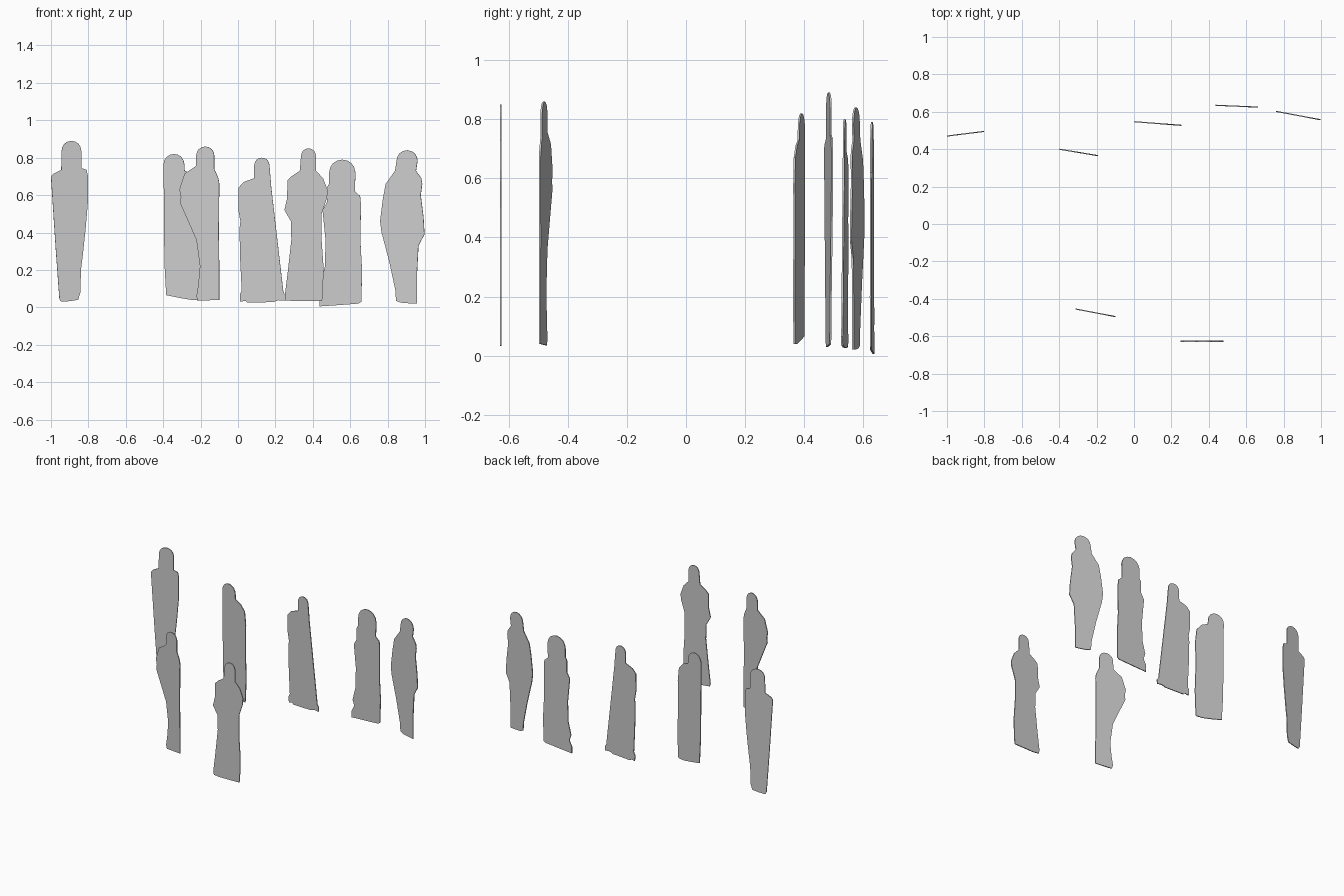
import bpy, bmesh

THICK = 0.006


def head(left, right, neck, top):
    """Rounded head outline from left side of the neck to the right side."""
    w, mid = right - left, (left + right) / 2
    s = min(w / 2, top - neck)
    steps = [(-1, 1.0), (-.92, .62), (-.71, .29), (-.38, .08), (0, 0),
             (.38, .08), (.71, .29), (.92, .62), (1, 1.0)]
    return [(mid + a * w / 2, top - b * s) for a, b in steps]


def cutout(name, start, end, left, crown, right):
    """Thin standing silhouette: (x, z) outline laid on the plan line start-end."""
    slope = (end[1] - start[1]) / (end[0] - start[0])
    bm = bmesh.new()
    verts = [bm.verts.new((x, start[1] + slope * (x - start[0]), z))
             for x, z in left + crown + right]
    bm.faces.new(verts)
    bmesh.ops.recalc_face_normals(bm, faces=bm.faces)
    me = bpy.data.meshes.new(name)
    bm.to_mesh(me)
    bm.free()
    ob = bpy.data.objects.new(name, me)
    bpy.context.collection.objects.link(ob)
    mod = ob.modifiers.new("card_thickness", 'SOLIDIFY')
    mod.thickness = THICK
    mod.offset = 0


# Tall tapering figure, far left
cutout("figure_far_left", (-1, .47), (-.8, .495),
       [(-.945, .03), (-.955, .045), (-.975, .32), (-1, .70), (-.985, .715), (-.945, .735)],
       head(-.943, -.838, .76, .89),
       [(-.838, .745), (-.81, .735), (-.802, .70), (-.803, .56), (-.815, .42),
        (-.83, .28), (-.84, .20), (-.843, .08), (-.855, .04), (-.90, .033)])

# Robed figure, back left
cutout("figure_back_left", (-.4, .40), (-.19, .365),
       [(-.20, .04), (-.25, .04), (-.31, .05), (-.385, .065), (-.385, .09), (-.393, .24),
        (-.395, .45), (-.397, .70)],
       head(-.398, -.287, .70, .82),
       [(-.285, .73), (-.24, .71), (-.205, .67), (-.195, .58), (-.198, .40),
        (-.192, .22), (-.196, .10)])

# Front left figure with bent elbow
cutout("figure_front_left", (-.31, -.455), (-.10, -.495),
       [(-.215, .035), (-.222, .06), (-.212, .12), (-.203, .22), (-.222, .36), (-.31, .56),
        (-.305, .59), (-.313, .63), (-.285, .715), (-.225, .755)],
       head(-.223, -.127, .77, .86),
       [(-.127, .74), (-.105, .69), (-.10, .66), (-.103, .40), (-.10, .20), (-.10, .04)])

# Back centre figure, straight diagonal side
cutout("figure_back_centre", (0, .547), (.26, .527),
       [(.05, .025), (.04, .035), (.012, .03), (.010, .07), (.02, .09), (.012, .25),
        (.008, .42), (.013, .46), (.002, .52), (.003, .64), (.03, .67), (.085, .69)],
       head(.087, .168, .72, .80),
       [(.178, .64), (.243, .08), (.255, .065), (.253, .035), (.215, .038), (.19, .028)])

# Front right figure
cutout("figure_front_right", (.25, -.627), (.48, -.627),
       [(.30, .033), (.255, .038), (.25, .06), (.265, .18), (.285, .36), (.283, .46),
        (.248, .52), (.262, .58), (.265, .68), (.285, .70), (.33, .73)],
       head(.337, .417, .76, .85),
       [(.417, .73), (.455, .69), (.478, .63), (.477, .59), (.447, .50),
        (.447, .36), (.457, .22), (.455, .10), (.45, .035)])

# Back right robed figure
cutout("figure_back_right", (.43, .635), (.66, .625),
       [(.435, .005), (.435, .05), (.455, .09), (.442, .13), (.465, .22), (.468, .36),
        (.452, .52), (.475, .56), (.475, .64), (.487, .66)],
       head(.487, .628, .69, .79),
       [(.625, .62), (.653, .595), (.657, .55), (.655, .35), (.663, .20),
        (.66, .03), (.645, .02), (.54, .012)])

# Far right figure with wide coat
cutout("figure_far_right", (.76, .602), (1, .557),
       [(.87, .025), (.845, .035), (.842, .09), (.81, .24), (.768, .40), (.76, .46),
        (.775, .58), (.79, .66), (.84, .73)],
       head(.848, .96, .76, .84),
       [(.952, .73), (.98, .69), (.985, .66), (.977, .60), (.992, .48), (.997, .39),
        (.965, .33), (.957, .18), (.957, .02), (.93, .02)])
